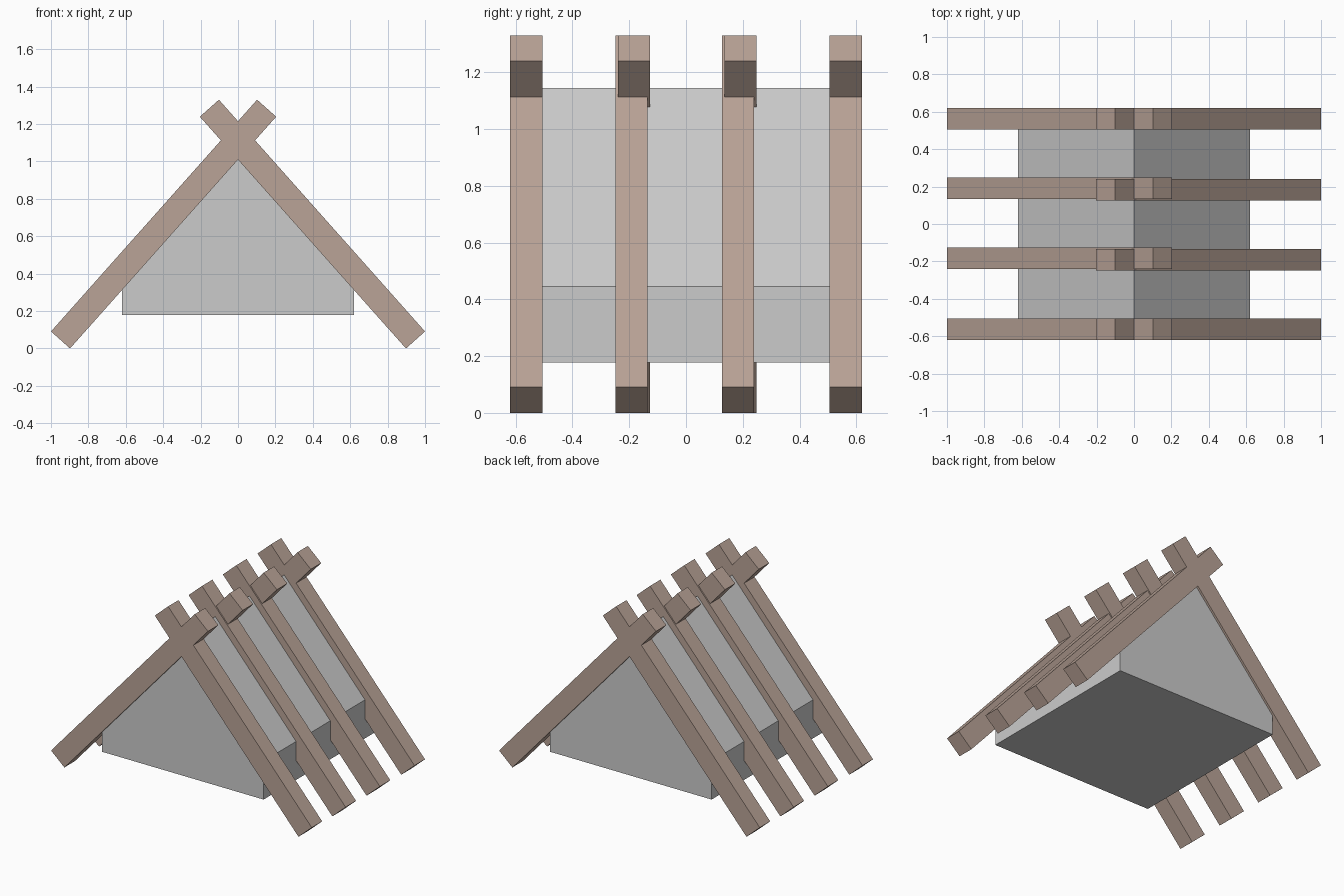
import bpy

if "Cube" in bpy.data.objects:
    bpy.data.objects.remove(bpy.data.objects["Cube"])

wood = bpy.data.materials.new("wood")
wood.diffuse_color = (0.49, 0.37, 0.31, 1)
wood.use_nodes = True
wood.node_tree.nodes["Principled BSDF"].inputs["Base Color"].default_value = wood.diffuse_color


def prism(name, profile, y0, y1, material=None):
    """Extrude an (x, z) profile, listed counter-clockwise from the front, along y."""
    n = len(profile)
    verts = [(x, y, z) for y in (y0, y1) for x, z in profile]
    faces = [tuple(range(n)), tuple(reversed(range(n, 2 * n)))]
    faces += [(i, i + n, (i + 1) % n + n, (i + 1) % n) for i in range(n)]
    mesh = bpy.data.meshes.new(name)
    mesh.from_pydata(verts, [], faces)
    if material:
        mesh.materials.append(material)
    obj = bpy.data.objects.new(name, mesh)
    bpy.context.collection.objects.link(obj)
    return obj


# Grey gabled body
prism("tent_body", [(-0.62, 0.178), (0.62, 0.178), (0.62, 0.445),
                    (0, 1.145), (-0.62, 0.445)], -0.605, 0.605)

# Crossed rafters: the right foot leans up to the left, and mirrored
right_profile = [(0.898, 0), (1, 0.091), (-0.102, 1.33), (-0.204, 1.239)]
left_profile = [(-x, z) for x, z in reversed(right_profile)]

# Centre y of each rafter pair; the inner pairs are slightly staggered
right_centres = [-0.563, -0.192, 0.183, 0.563]
left_centres = [-0.563, -0.183, 0.192, 0.563]
half = 0.057
for side, profile, centres in (("right", right_profile, right_centres),
                               ("left", left_profile, left_centres)):
    for i, y in enumerate(centres, 1):
        prism(f"{side}_rafter_{i}", profile, y - half, y + half, wood)
